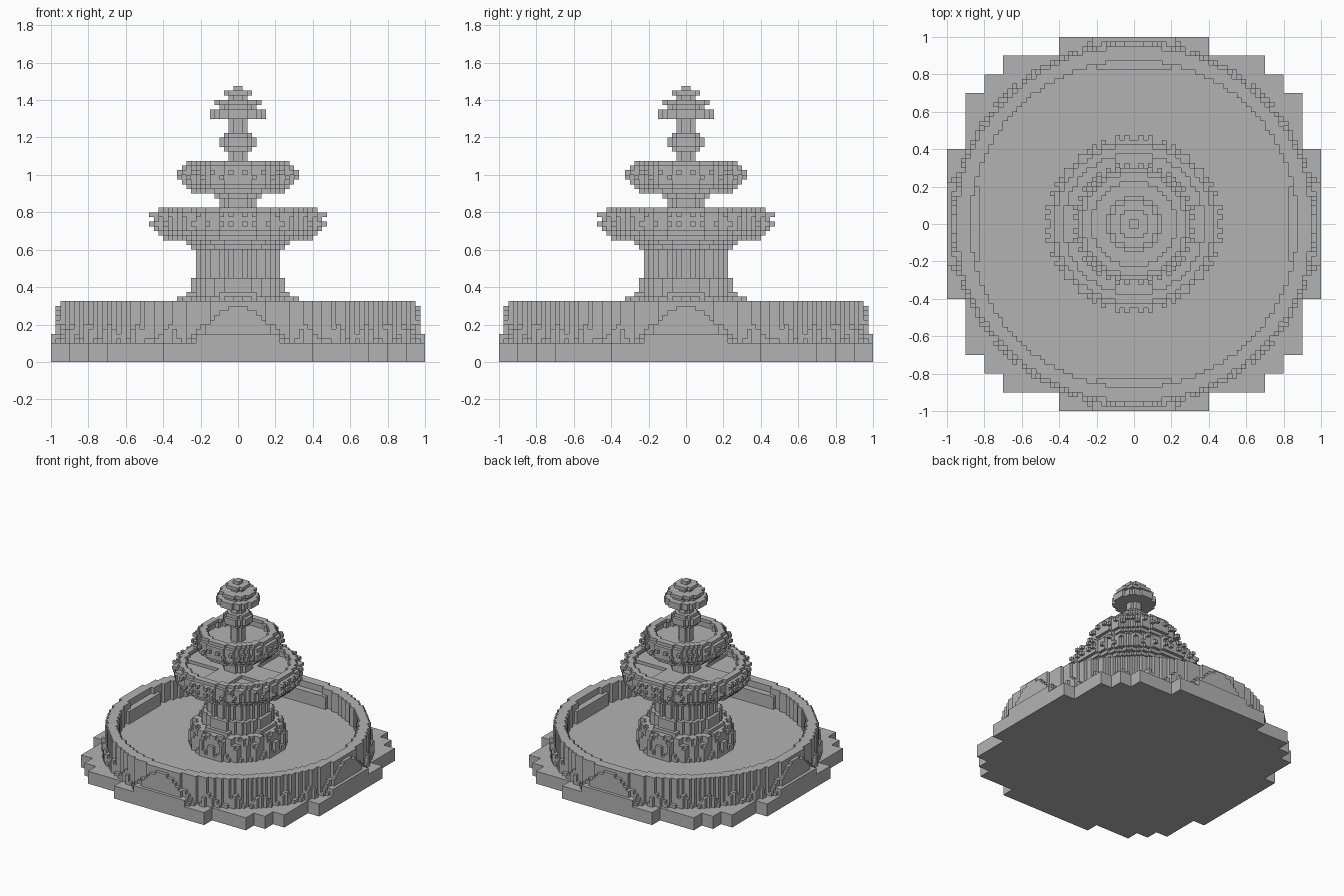
import bpy, bmesh, math

U = 0.025  # edge of one block

if "Cube" in bpy.data.objects:
    bpy.data.objects.remove(bpy.data.objects["Cube"], do_unlink=True)

stone = bpy.data.materials.new("grey stone")
stone.use_nodes = True
GREY = (0.45, 0.45, 0.45, 1)
stone.diffuse_color = GREY
stone.node_tree.nodes["Principled BSDF"].inputs["Base Color"].default_value = GREY


def n(v):
    return round(v / U)


def box(hx, hy, z0, z1):
    """Blocks of a box centred on the axis, given half widths."""
    return {(i, j, k) for i in range(-n(hx), n(hx)) for j in range(-n(hy), n(hy))
            for k in range(n(z0), n(z1))}


def ring(r, z0, top, inner=0):
    """Blocks of a disc or ring; top is a height or a rule of the angle."""
    cells, a = set(), n(r)
    for i in range(-a, a):
        for j in range(-a, a):
            d = math.hypot(i + .5, j + .5)
            if n(inner) <= d < a:
                z1 = top(math.atan2(j + .5, i + .5)) if callable(top) else top
                cells |= {(i, j, k) for k in range(n(z0), n(z1))}
    return cells


def stack(levels):
    """Solid of discs: (radius, top) pairs from a starting height."""
    cells, z = set(), levels[0]
    for r, z1 in levels[1:]:
        cells |= ring(r, z, z1)
        z = z1
    return cells


def studs(r, z, degrees):
    """Single blocks around a bowl, repeated on all four sides, mirrored."""
    cells = set()
    for q in range(4):
        for d in degrees:
            for s in (-1, 1):
                t = math.radians(90 * q + s * d)
                cells.add((math.floor((r / U - .4) * math.cos(t)),
                           math.floor((r / U - .4) * math.sin(t)), n(z)))
    return cells


def four_sides(cells):
    """Copy blocks by quarter turns."""
    out = set()
    for i, j, k in cells:
        out |= {(i, j, k), (-j - 1, i, k), (-i - 1, -j - 1, k), (j, -i - 1, k)}
    return out


def build(name, cells):
    """Mesh only the outside faces of a set of blocks."""
    bm, verts = bmesh.new(), {}

    def vert(p):
        if p not in verts:
            verts[p] = bm.verts.new([c * U for c in p])
        return verts[p]

    for c in cells:
        for axis in range(3):
            for side in (0, 1):
                near = list(c)
                near[axis] += 2 * side - 1
                if tuple(near) in cells:
                    continue
                loop = []
                for u, v in ((0, 0), (1, 0), (1, 1), (0, 1)):
                    p = list(c)
                    p[axis] += side
                    p[(axis + 1) % 3] += u
                    p[(axis + 2) % 3] += v
                    loop.append(vert(tuple(p)))
                bm.faces.new(loop if side else loop[::-1])
    mesh = bpy.data.meshes.new(name)
    bm.to_mesh(mesh)
    bm.free()
    mesh.materials.append(stone)
    bpy.context.collection.objects.link(bpy.data.objects.new(name, mesh))


# Stepped plinth
plinth = set()
for a, b in ((1, .4), (.9, .7), (.8, .8)):
    plinth |= box(a, b, 0, .1) | box(b, a, 0, .1)
build("plinth", plinth)

# Basin wall, scalloped skirt and water
build("basin_wall", ring(.95, .1, .325, .875))
build("wall_skirt", ring(.975, .1, lambda t: .15 + .04 * math.cos(32 * t), .95))
build("water", ring(.9, .1, .175))

# Inner ledges and arched mounds in the middle of each side
ledge = {(i, j, k) for i in range(-8, 8) for j in range(-36, -33) for k in range(7, 11)}
build("inner_ledges", four_sides(ledge))
mound = set()
for half, top in ((.25, .125), (.225, .15), (.175, .2), (.15, .225), (.125, .25), (.1, .275), (.05, .3)):
    mound |= {(i, j, k) for i in range(-n(half), n(half)) for j in (-39, -38)
              for k in range(4, n(top))}
mound |= {(i, -40, k) for i in range(-9, 9) for k in (4, 5)}
build("wall_mounds", four_sides(mound))

# Pedestal foot with toothed edge and side panels
foot = stack([.15, (.325, .275), (.3, .35), (.25, .45)])
foot |= ring(.35, .15, lambda t: .25 + .05 * math.cos(24 * t), .3)
foot |= ring(.325, .25, lambda t: .325 + .03 * math.cos(16 * t), .275)
foot |= box(.275, .1, .3, .375) | box(.1, .275, .3, .375)
build("pedestal_foot", foot)

# Column with raised strips and flared head
column = stack([.45, (.2, .6), (.25, .625), (.275, .65)])
column |= ring(.225, .45, lambda t: .6 if math.cos(16 * t) > -.3 else .45, .175)
build("main_column", column)

# Lower bowl with spouts and studs
lower = stack([.65, (.4, .675), (.425, .7), (.45, .75)])
lower |= ring(.45, .75, .8, .4) | ring(.425, .8, .825, .375)
lower |= box(.4, .1, .75, .775) | box(.1, .4, .75, .775)
lower |= studs(.475, .775, (6, 12, 26, 38)) | studs(.475, .725, (6, 12, 20, 32))
build("lower_bowl", lower)

# Neck and upper bowl
build("neck", stack([.75, (.1, .875), (.125, .9)]))
upper = stack([.9, (.25, .925), (.275, .95), (.3, 1)])
upper |= ring(.3, 1, 1.05, .25) | ring(.275, 1.05, 1.075, .225)
upper |= studs(.325, 1, (8, 24, 40)) | studs(.325, .975, (16, 34))
build("upper_bowl", upper)

# Spindle with ball, and tiered finial
build("spindle", stack([1, (.05, 1.125), (.075, 1.15), (.1, 1.2), (.075, 1.225), (.05, 1.3)]))
build("finial", stack([1.3, (.15, 1.35), (.1, 1.375), (.125, 1.4), (.05, 1.425),
                       (.075, 1.45), (.025, 1.475)]))
